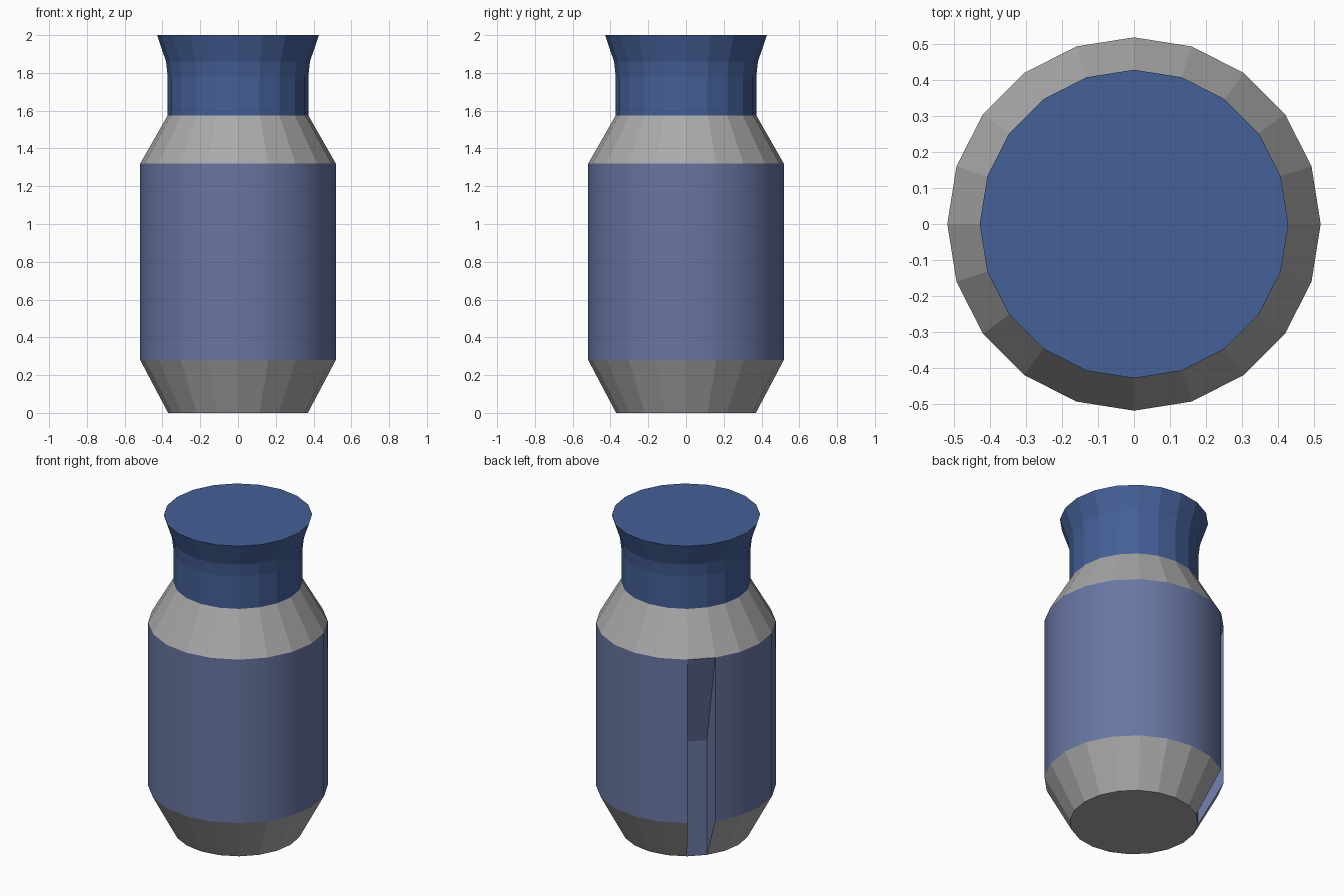
import bpy, bmesh, math

if "Cube" in bpy.data.objects:
    bpy.data.objects.remove(bpy.data.objects["Cube"])

N = 20
SLOT = 7          # segment (126 to 144 degrees) cut away at the back left


def mat(name, rgb):
    m = bpy.data.materials.new(name)
    m.diffuse_color = (*rgb, 1)
    m.use_nodes = True
    m.node_tree.nodes["Principled BSDF"].inputs["Base Color"].default_value = m.diffuse_color
    return m


grey = mat("grey", (0.40, 0.40, 0.40))
slate = mat("slate blue", (0.14, 0.18, 0.36))
blue = mat("deep blue", (0.058, 0.115, 0.31))


def point(r, z, i):
    a = math.tau * i / N
    return (r * math.cos(a), r * math.sin(a), z)


def ring(bm, r, z):
    return [bm.verts.new(point(r, z, i)) for i in range(N)]


def band(bm, lo, hi, index=0, skip=None, smooth=False):
    for i in range(N):
        if i != skip:
            j = (i + 1) % N
            f = bm.faces.new((lo[i], lo[j], hi[j], hi[i]))
            f.material_index = index
            f.smooth = smooth


def finish(bm, name, mats):
    # keep edges crisp where smooth faces meet flat ones
    for e in bm.edges:
        if len({f.smooth for f in e.link_faces}) > 1:
            e.smooth = False
    me = bpy.data.meshes.new(name)
    bm.to_mesh(me)
    bm.free()
    for m in mats:
        me.materials.append(m)
    ob = bpy.data.objects.new(name, me)
    bpy.context.collection.objects.link(ob)


# Body: lower bevel, smooth barrel, shoulder
bm = bmesh.new()
base = ring(bm, 0.37, 0)
low = ring(bm, 0.518, 0.28)
high = ring(bm, 0.518, 1.32)
collar = ring(bm, 0.372, 1.575)
bm.faces.new(base[::-1])
band(bm, base, low, 0, SLOT)
band(bm, low, high, 1, SLOT, True)
band(bm, high, collar)

# Slot: flat back, sloping top and two side walls
a, b = SLOT, SLOT + 1
ia, ib = [bm.verts.new(point(0.37, 0.73, i)) for i in (a, b)]
for vs in ((base[a], base[b], ib, ia),
           (ia, ib, high[b], high[a]),
           (base[b], low[b], high[b], ib),
           (ia, high[a], low[a], base[a])):
    bm.faces.new(vs).material_index = 1
finish(bm, "body", [grey, slate])

# Neck: straight stem flaring to the closed rim
bm = bmesh.new()
rings = [ring(bm, r, z) for r, z in
         ((0.372, 1.575), (0.372, 1.78), (0.381, 1.86), (0.428, 2.0))]
for lo, hi in zip(rings, rings[1:]):
    band(bm, lo, hi)
bm.faces.new(rings[-1])
finish(bm, "neck", [blue])
